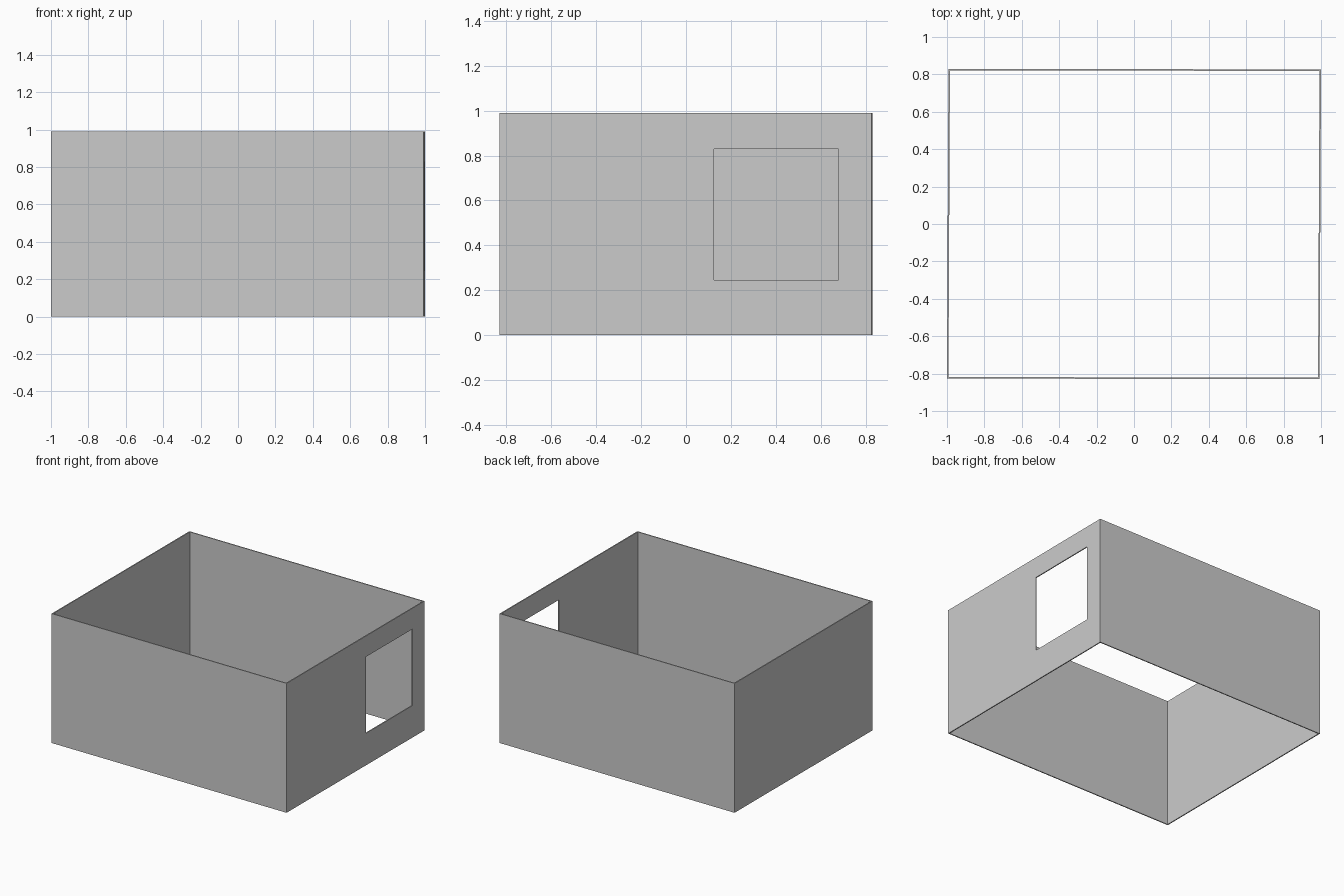
import bpy, bmesh

if "Cube" in bpy.data.objects:
    bpy.data.objects.remove(bpy.data.objects["Cube"])

HEIGHT = 0.99
T = 0.008  # wall thickness


def prism(name, points, z0, z1):
    """Vertical prism over a flat outline."""
    bm = bmesh.new()
    face = bm.faces.new([bm.verts.new((x, y, z0)) for x, y in points])
    ext = bmesh.ops.extrude_face_region(bm, geom=[face])
    verts = [g for g in ext["geom"] if isinstance(g, bmesh.types.BMVert)]
    bmesh.ops.translate(bm, verts=verts, vec=(0, 0, z1 - z0))
    bmesh.ops.recalc_face_normals(bm, faces=bm.faces)
    mesh = bpy.data.meshes.new(name)
    bm.to_mesh(mesh)
    bm.free()
    obj = bpy.data.objects.new(name, mesh)
    bpy.context.collection.objects.link(obj)
    return obj


# Slightly skewed room outline, outer and inner corners
outer = [(-1, -0.826), (0.992, -0.83), (1, 0.826), (-0.992, 0.83)]
inner = [(x - T if x > 0 else x + T, y - T if y > 0 else y + T) for x, y in outer]

# Four mitred walls
walls = {}
for i, name in enumerate(["front_wall", "right_wall", "back_wall", "left_wall"]):
    j = (i + 1) % 4
    walls[name] = prism(name, [outer[i], outer[j], inner[j], inner[i]], 0, HEIGHT)

# Window opening in the right wall
cutter = prism("window_cutter", [(0.9, 0.125), (1.1, 0.125), (1.1, 0.68), (0.9, 0.68)], 0.245, 0.83)
cutter.hide_render = True
cutter.hide_set(True)
cut = walls["right_wall"].modifiers.new("window_opening", "BOOLEAN")
cut.operation = "DIFFERENCE"
cut.solver = "EXACT"
cut.object = cutter
